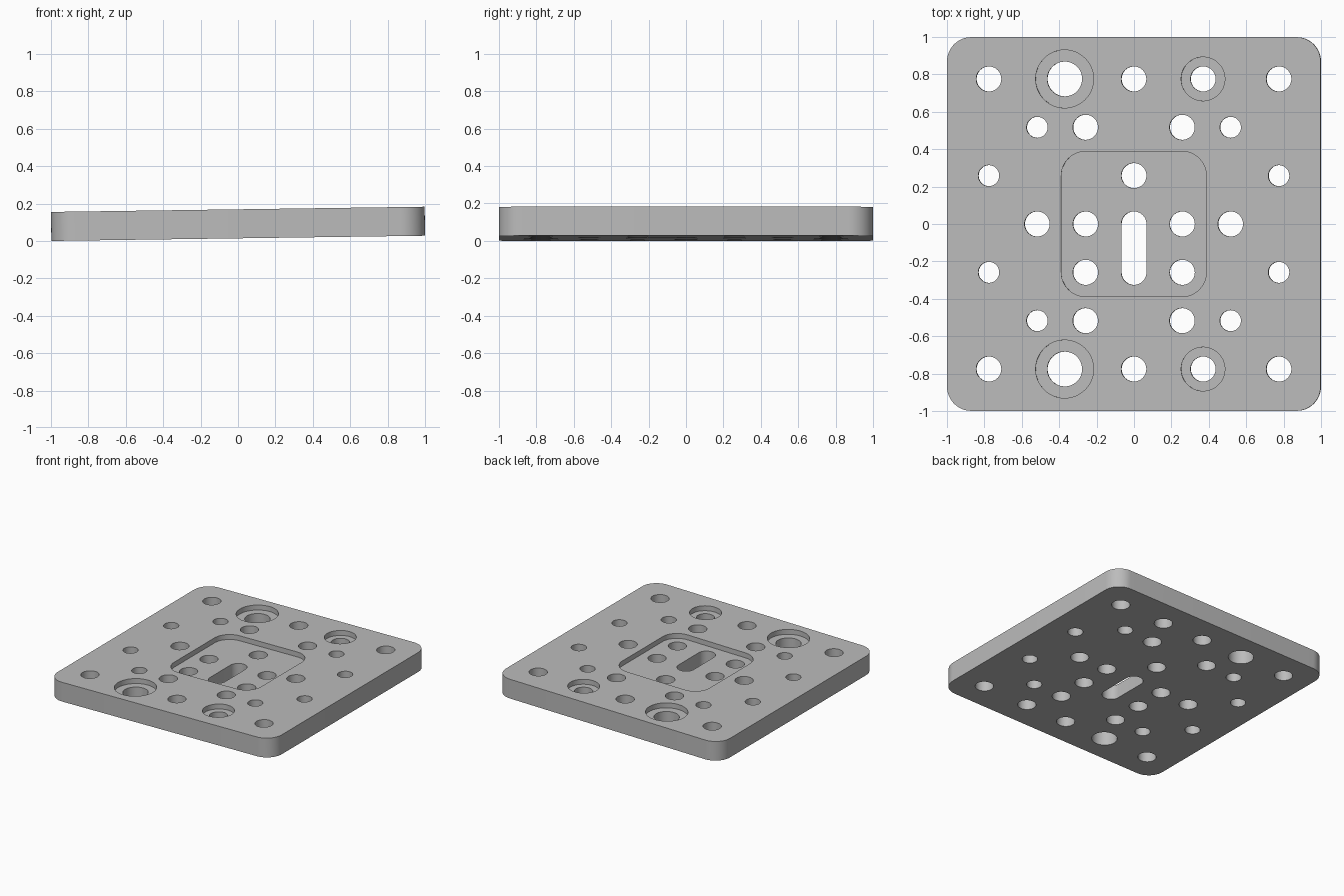
import bpy
import bmesh
import math
from mathutils import Matrix, Vector

cube = bpy.data.objects.get("Cube")
if cube:
    bpy.data.objects.remove(cube, do_unlink=True)

THICK = 0.155      # plate thickness
DEPTH = 0.04       # depth of pocket and counterbores
PITCH = 0.2585     # hole grid
SIDE = 3 * PITCH   # outer rows
LARGE, SMALL = 0.067, 0.056

metal = bpy.data.materials.new("grey metal")
metal.use_nodes = True
grey = (0.5, 0.5, 0.5, 1)
metal.diffuse_color = grey
metal.node_tree.nodes["Principled BSDF"].inputs["Base Color"].default_value = grey


def rounded_outline(cx, cy, hx, hy, r, steps=12):
    """Counter-clockwise outline of a rectangle with round corners."""
    pts = []
    for k, (sx, sy) in enumerate(((1, 1), (-1, 1), (-1, -1), (1, -1))):
        for i in range(steps + 1):
            a = math.pi / 2 * (k + i / steps)
            p = Vector((cx + sx * (hx - r) + r * math.cos(a),
                        cy + sy * (hy - r) + r * math.sin(a)))
            if not pts or (p - pts[-1]).length > 1e-5:
                pts.append(p)
    if (pts[0] - pts[-1]).length < 1e-5:
        pts.pop()
    return pts


def add_prism(bm, outline, z0, z1):
    """Closed prism between two heights."""
    low = [bm.verts.new((p.x, p.y, z0)) for p in outline]
    high = [bm.verts.new((p.x, p.y, z1)) for p in outline]
    bm.faces.new(low[::-1])
    bm.faces.new(high)
    n = len(low)
    for i in range(n):
        j = (i + 1) % n
        bm.faces.new((low[i], low[j], high[j], high[i]))


def make_object(name, outlines, z0, z1):
    bm = bmesh.new()
    for outline in outlines:
        add_prism(bm, outline, z0, z1)
    mesh = bpy.data.meshes.new(name)
    bm.to_mesh(mesh)
    bm.free()
    mesh.materials.append(metal)
    obj = bpy.data.objects.new(name, mesh)
    bpy.context.collection.objects.link(obj)
    return obj


def circle(x, y, r):
    return rounded_outline(x, y, r, r, r)


# Through holes on the grid
holes = []
for s in (-1, 1):
    holes += [circle(x, s * SIDE, LARGE) for x in (-SIDE, 0, SIDE)]
    holes += [circle(-0.37, s * SIDE, 0.093), circle(0.37, s * SIDE, LARGE)]
    for t in (-1, 1):
        holes += [circle(t * 2 * PITCH, s * 2 * PITCH, SMALL),
                  circle(t * PITCH, s * 2 * PITCH, LARGE),
                  circle(t * SIDE, s * PITCH, SMALL)]
    holes += [circle(s * 2 * PITCH, 0, LARGE),
              circle(s * PITCH, 0, LARGE),
              circle(s * PITCH, -PITCH, LARGE)]
holes.append(circle(0, PITCH, LARGE))
# Central slot
holes.append(rounded_outline(0, -PITCH / 2, LARGE, LARGE + PITCH / 2, LARGE))

# Shallow pocket and counterbores
recesses = [rounded_outline(0, 0, 0.388, 0.388, 0.13)]
for s in (-1, 1):
    recesses += [circle(-0.37, s * SIDE, 0.155), circle(0.37, s * SIDE, 0.117)]

# Plate with the cuts applied
plate = make_object("mounting_plate", [rounded_outline(0, 0, 0.999, 0.999, 0.13)], 0, THICK)
cutters = [make_object("recess_cutter", recesses, THICK - DEPTH, THICK + 0.1),
           make_object("hole_cutter", holes, -0.1, THICK + 0.1)]

bpy.ops.object.select_all(action='DESELECT')
plate.select_set(True)
bpy.context.view_layer.objects.active = plate
for cutter in cutters:
    cutter.hide_render = True
    mod = plate.modifiers.new(cutter.name, 'BOOLEAN')
    mod.operation = 'DIFFERENCE'
    mod.solver = 'EXACT'
    mod.object = cutter
    bpy.ops.object.modifier_apply(modifier=mod.name)
    bpy.data.objects.remove(cutter, do_unlink=True)

# Slight tilt, left side raised, resting on the ground
plate.data.transform(Matrix.Rotation(math.radians(-0.8), 4, 'Y'))
corners = [v.co for v in plate.data.vertices]
lowest = min(c.z for c in corners)
middle = (min(c.x for c in corners) + max(c.x for c in corners)) / 2
plate.data.transform(Matrix.Translation((-middle, 0, -lowest)))

bpy.ops.object.shade_smooth_by_angle(angle=math.radians(30))
